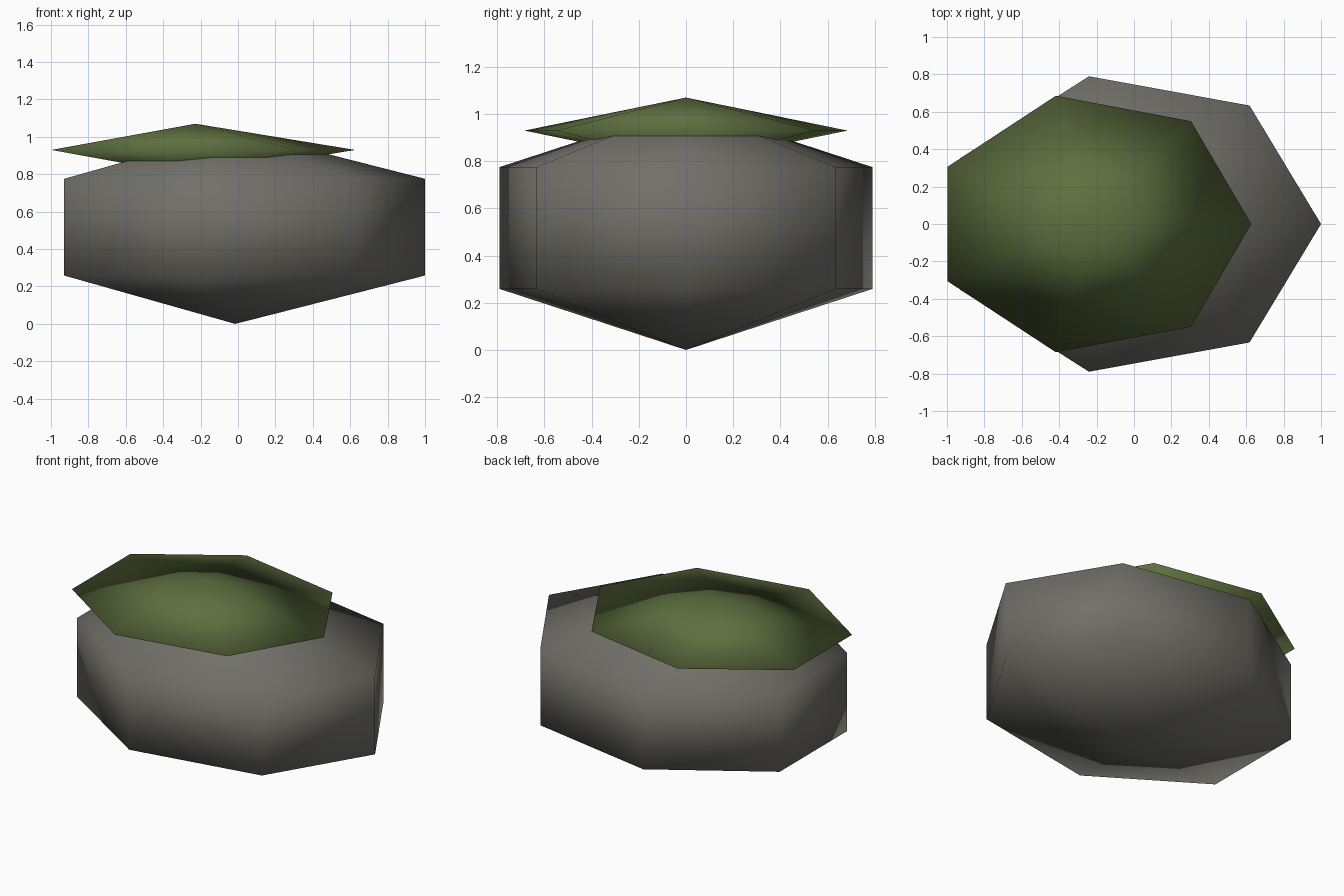
import bpy, bmesh, math

if "Cube" in bpy.data.objects:
    bpy.data.objects.remove(bpy.data.objects["Cube"])

SIDES = 7

def material(name, rgb):
    m = bpy.data.materials.new(name)
    m.diffuse_color = (*rgb, 1)
    m.use_nodes = True
    m.node_tree.nodes["Principled BSDF"].inputs["Base Color"].default_value = m.diffuse_color
    return m

def blob(name, center, radius, rings, mat):
    """Squashed low-poly sphere: 7 sides, a pole at each end, `rings` loops between.
    `radius` gives the x and y reach of the widest loop and the z reach of the poles."""
    bm = bmesh.new()
    cx, cy, cz = center
    rx, ry, rz = radius
    bottom = bm.verts.new((cx, cy, cz - rz))
    top = bm.verts.new((cx, cy, cz + rz))
    loops = []
    for i in range(1, rings + 1):
        z = cz - rz * math.cos(math.pi * i / (rings + 1))
        loops.append([bm.verts.new((cx + rx * math.cos(2 * math.pi * k / SIDES),
                                    cy + ry * math.sin(2 * math.pi * k / SIDES), z))
                      for k in range(SIDES)])
    for k in range(SIDES):
        n = (k + 1) % SIDES
        bm.faces.new((bottom, loops[0][n], loops[0][k]))
        bm.faces.new((top, loops[-1][k], loops[-1][n]))
        for lo, hi in zip(loops, loops[1:]):
            bm.faces.new((lo[k], lo[n], hi[n], hi[k]))
    for f in bm.faces:
        f.smooth = True
    bmesh.ops.recalc_face_normals(bm, faces=bm.faces)
    me = bpy.data.meshes.new(name)
    bm.to_mesh(me)
    bm.free()
    me.materials.append(mat)
    ob = bpy.data.objects.new(name, me)
    bpy.context.collection.objects.link(ob)
    return ob

stone = material("stone_grey", (0.162, 0.159, 0.138))
moss = material("moss_green", (0.112, 0.160, 0.050))

# boulder with two loops, and a flat moss cap lying off-centre on top
blob("boulder", (-0.015, 0, 0.517), (1.015, 0.81, 0.517), 2, stone)
blob("moss_cap", (-0.228, 0, 0.93), (0.855, 0.703, 0.14), 1, moss)
